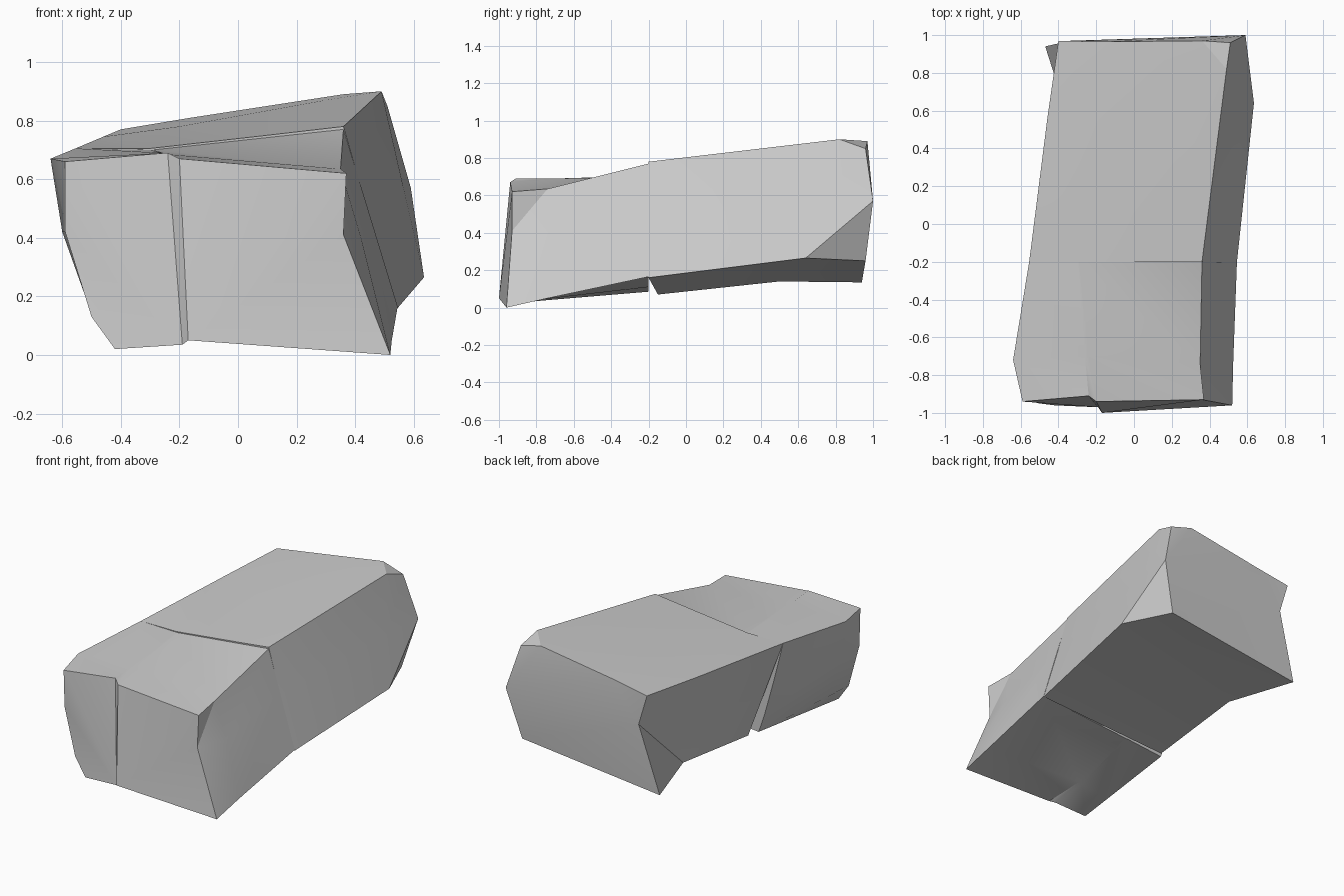
import bpy
import bmesh
import math

default_cube = bpy.data.objects.get("Cube")
if default_cube:
    bpy.data.objects.remove(default_cube, do_unlink=True)

# Single stone colour
stone = bpy.data.materials.new("stone_grey")
stone.use_nodes = True
grey = (.6, .6, .6, 1)
stone.diffuse_color = grey
stone.node_tree.nodes["Principled BSDF"].inputs["Base Color"].default_value = grey


def loft_block(name, sections, start_caps, end_caps):
    """Skin a run of matching cross-sections and close both ends."""
    bm = bmesh.new()
    rings = [[bm.verts.new(point) for point in section] for section in sections]
    for near, far in zip(rings, rings[1:]):
        count = len(near)
        for i in range(count):
            j = (i + 1) % count
            bm.faces.new((near[i], near[j], far[i]))
            bm.faces.new((near[j], far[j], far[i]))
    caps = []
    for ring, groups in ((rings[0], start_caps), (rings[-1], end_caps)):
        for group in groups:
            caps.append(bm.faces.new([ring[i] for i in group]))
    bmesh.ops.triangulate(bm, faces=caps)
    bmesh.ops.remove_doubles(bm, verts=bm.verts, dist=.0005)
    bmesh.ops.recalc_face_normals(bm, faces=bm.faces)
    mesh = bpy.data.meshes.new(name)
    bm.to_mesh(mesh)
    bm.free()
    mesh.materials.append(stone)
    block = bpy.data.objects.new(name, mesh)
    bpy.context.collection.objects.link(block)
    bpy.ops.object.select_all(action="DESELECT")
    block.select_set(True)
    bpy.context.view_layer.objects.active = block
    bpy.ops.object.shade_smooth_by_angle(angle=math.radians(25))
    return block


# Section order: top from left to right, right side, bottom from right to left, left side
# Front half: cracked face, widest section, joint with the rear half
front_face = [
    (-.59, -.94, .66), (-.24, -.91, .69), (-.2, -.94, .67), (.37, -.93, .62),
    (.36, -.93, .41), (.52, -.96, 0), (-.17, -1, .05), (-.19, -.97, .035),
    (-.42, -.96, .02), (-.5, -.95, .13), (-.59, -.93, .42)]
front_shoulder = [
    (-.64, -.72, .67), (-.26, -.7, .69), (-.24, -.7, .685), (.35, -.74, .635),
    (.42, -.72, .4), (.525, -.74, .05), (-.17, -.72, .06), (-.19, -.72, .05),
    (-.41, -.74, .04), (-.5, -.74, .14), (-.6, -.74, .42)]
front_joint = [
    (-.555, -.2, .705), (-.3, -.2, .7), (-.29, -.2, .7), (.36, -.2, .77),
    (.44, -.2, .51), (.545, -.2, .165), (-.1, -.2, .11), (-.12, -.2, .11),
    (-.38, -.2, .085), (-.42, -.2, .2), (-.49, -.2, .45)]

# The front is two panels with a narrow step between them
left_panel = (0, 1, 7, 8, 9, 10)
crack_step = (1, 2, 6, 7)
right_panel = (2, 3, 4, 5, 6)
loft_block("front_stone", [front_face, front_shoulder, front_joint],
           [left_panel, crack_step, right_panel], [range(len(front_joint))])

# Rear half: joint, chipped shoulder, back face with a notched left corner
rear_joint = [
    (-.555, -.2, .705), (-.3, -.2, .705), (.1, -.2, .75), (.36, -.2, .78),
    (.44, -.2, .5), (.545, -.2, .16), (-.34, -.15, .07), (-.45, -.18, .4)]
rear_shoulder = [
    (-.46, .55, .745), (-.2, .55, .78), (.3, .82, .87), (.49, .82, .9),
    (.565, .72, .57), (.635, .64, .265), (-.33, .5, .14), (-.335, .735, .355)]
back_face = [
    (-.4, .97, .77), (-.16, .965, .81), (.36, .97, .89), (.51, .96, .85),
    (.59, 1, .57), (.5, .96, .25), (-.47, .94, .135), (-.34, .97, .57)]
whole_end = [range(len(back_face))]
loft_block("rear_stone", [rear_joint, rear_shoulder, back_face], whole_end, whole_end)
